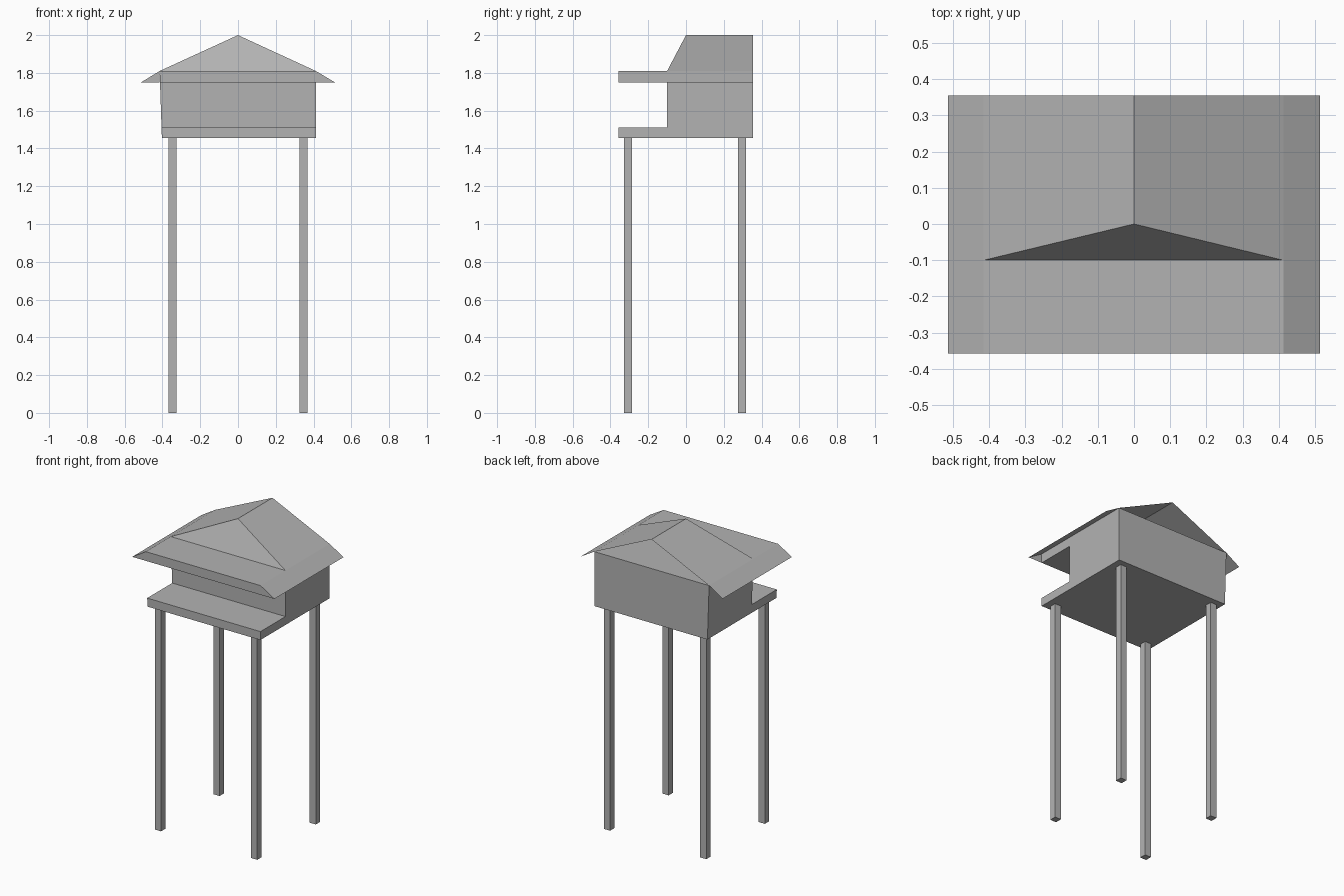
import bpy, bmesh

if "Cube" in bpy.data.objects:
    bpy.data.objects.remove(bpy.data.objects["Cube"])

grey = bpy.data.materials.new("dark_grey")
grey.diffuse_color = (0.45, 0.45, 0.45, 1)
grey.use_nodes = True
grey.node_tree.nodes["Principled BSDF"].inputs["Base Color"].default_value = grey.diffuse_color


def make_mesh(name, verts, faces, closed=True):
    mesh = bpy.data.meshes.new(name)
    mesh.from_pydata(verts, [], faces)
    bm = bmesh.new()
    bm.from_mesh(mesh)
    if closed:
        bmesh.ops.recalc_face_normals(bm, faces=bm.faces)
    bm.to_mesh(mesh)
    bm.free()
    mesh.materials.append(grey)
    obj = bpy.data.objects.new(name, mesh)
    bpy.context.collection.objects.link(obj)
    return obj


def prism(name, start, end):
    # closed solid between two matching outlines
    n = len(start)
    faces = [tuple(range(n)), tuple(range(2 * n - 1, n - 1, -1))]
    faces += [(i, (i + 1) % n, (i + 1) % n + n, i + n) for i in range(n)]
    return make_mesh(name, start + end, faces)


FRONT, BACK, WALL = -0.357, 0.355, -0.10
FLOOR, DECK, EAVE, TOP, RIDGE = 1.455, 1.51, 1.75, 1.81, 2.0
LEFT, RIGHT = -0.415, 0.412

# cabin: C-shaped side profile with open porch, left wall leaning out slightly
profile = [(FRONT, FLOOR), (BACK, FLOOR), (BACK, TOP), (FRONT, TOP),
           (FRONT, EAVE), (WALL, EAVE), (WALL, DECK), (FRONT, DECK)]


def left_x(z):
    return -0.403 + (LEFT + 0.403) * (z - FLOOR) / (TOP - FLOOR)


prism("cabin", [(left_x(z), y, z) for y, z in profile],
      [(RIGHT, y, z) for y, z in profile])

# thin sloped eaves along both sides, with a small closing piece at the front
for side, inner, label in ((-1, LEFT, "left"), (1, RIGHT, "right")):
    verts = [(inner, FRONT, TOP), (side * 0.513, FRONT, EAVE),
             (side * 0.513, BACK, EAVE), (inner, BACK, TOP), (inner, FRONT, EAVE)]
    faces = [(0, 1, 2, 3), (0, 4, 1)]
    if side < 0:
        faces = [f[::-1] for f in faces]
    make_mesh(label + "_eave", verts, faces, closed=False)

# roof with front hip, open at the back
make_mesh("roof",
          [(LEFT, WALL, TOP), (RIGHT, WALL, TOP), (RIGHT, BACK, TOP),
           (LEFT, BACK, TOP), (0, 0, RIDGE), (0, BACK, RIDGE)],
          [(0, 1, 4), (1, 2, 5, 4), (3, 0, 4, 5)], closed=False)

# legs
R = 0.022
for x, xl in ((-0.347, "left"), (0.347, "right")):
    for y, yl in ((-0.307, "front"), (0.296, "back")):
        square = [(x - R, y - R), (x + R, y - R), (x + R, y + R), (x - R, y + R)]
        prism(f"{yl}_{xl}_leg", [(a, b, 0) for a, b in square],
              [(a, b, FLOOR) for a, b in square])
